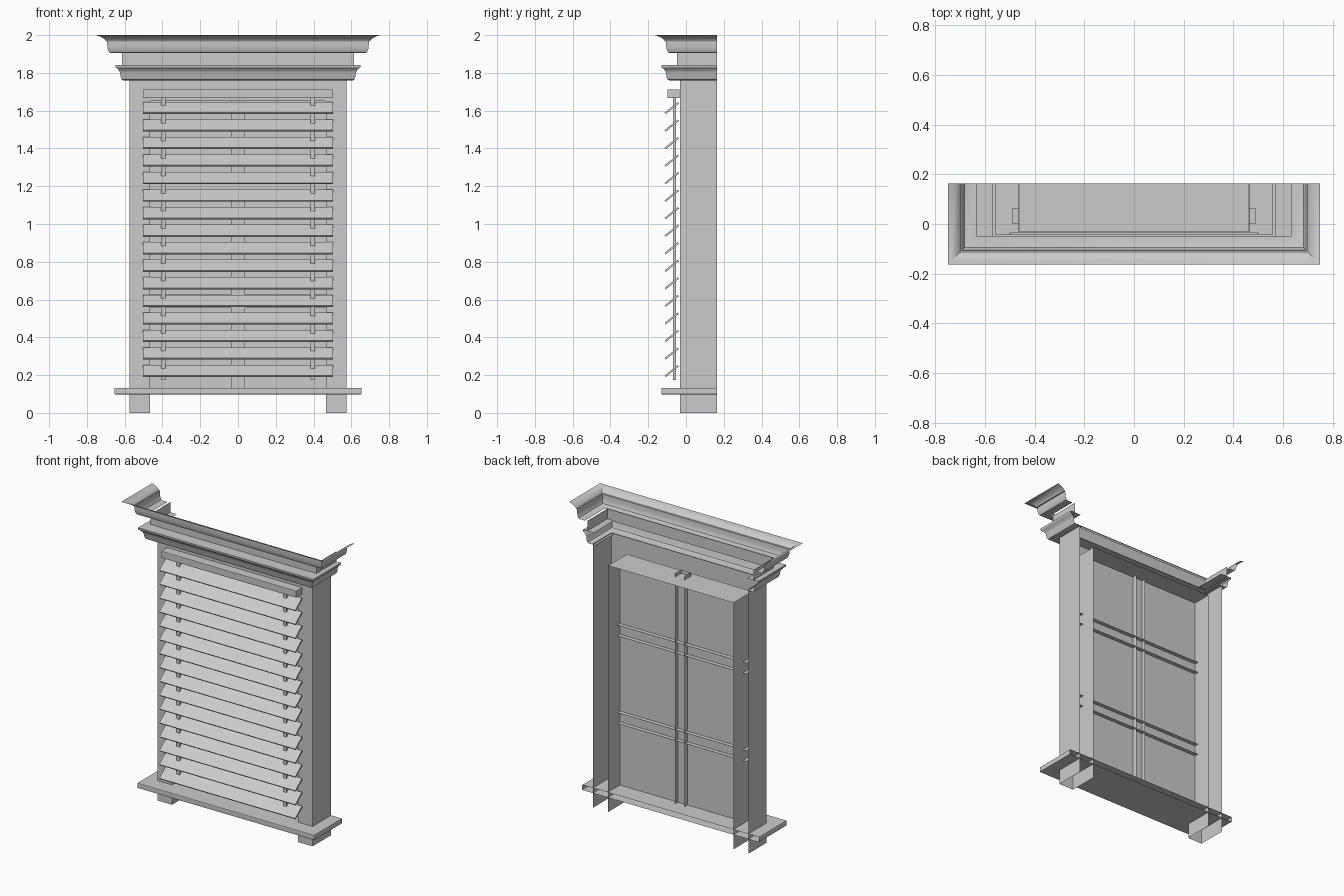
import bpy, bmesh, math
from mathutils import Matrix, Vector

if "Cube" in bpy.data.objects:
    bpy.data.objects.remove(bpy.data.objects["Cube"])

BACK = 0.163      # rear plane of the window
FACE = -0.033     # front plane of the casing


def finish(name, bm, bevel=0, smooth=False):
    me = bpy.data.meshes.new(name)
    bm.to_mesh(me)
    bm.free()
    ob = bpy.data.objects.new(name, me)
    bpy.context.collection.objects.link(ob)
    if bevel:
        m = ob.modifiers.new("edge", 'BEVEL')
        m.width, m.segments, m.limit_method = bevel, 2, 'ANGLE'
    if smooth:
        bpy.ops.object.select_all(action='DESELECT')
        ob.select_set(True)
        bpy.context.view_layer.objects.active = ob
        bpy.ops.object.shade_smooth_by_angle(angle=math.radians(35))
    return ob


def box(name, lo, hi, omit=(), bevel=0, tilt=0):
    """Box between two corners; omit lists the face directions left open."""
    lo, hi = Vector(lo), Vector(hi)
    bm = bmesh.new()
    bmesh.ops.create_cube(bm, size=1)
    bm.normal_update()
    drop = [f for f in bm.faces if any(f.normal.dot(Vector(o)) > 0.9 for o in omit)]
    bmesh.ops.delete(bm, geom=drop, context='FACES')
    s = hi - lo
    mat = (Matrix.Translation((lo + hi) / 2) @ Matrix.Rotation(tilt, 4, 'X')
           @ Matrix.Diagonal((s.x, s.y, s.z, 1)))
    bmesh.ops.transform(bm, matrix=mat, verts=bm.verts)
    return finish(name, bm, bevel)


def moulding(name, profile, extra):
    """Sweep a (depth, z) profile round both sides and the front, open at the back."""
    bm = bmesh.new()
    rows = []
    for d, z in profile:
        x = d + extra
        rows.append([bm.verts.new(p) for p in
                     ((-x, BACK, z), (-x, -d, z), (x, -d, z), (x, BACK, z))])
    for a, b in zip(rows, rows[1:]):
        for i in range(3):
            bm.faces.new((a[i], a[i + 1], b[i + 1], b[i]))
    return finish(name, bm, smooth=True)


# Casing: arch-shaped front, outer walls and inner reveal, open at the back
bm = bmesh.new()
loops = []
for x, y, top in ((0.575, BACK, 1.765), (0.575, FACE, 1.765),
                  (0.465, FACE, 1.65), (0.465, BACK, 1.65)):
    loops.append([bm.verts.new(p) for p in
                  ((-x, y, 0), (-x, y, top), (x, y, top), (x, y, 0))])
for k in range(3):
    for i in range(3):
        if (k, i) != (0, 1):
            a, b = loops[k], loops[k + 1]
            bm.faces.new((a[i], b[i], b[i + 1], a[i + 1]))
bmesh.ops.recalc_face_normals(bm, faces=bm.faces)
front = max(bm.faces, key=lambda f: abs(f.normal.y))
if front.normal.y > 0:
    bmesh.ops.reverse_faces(bm, faces=bm.faces)
finish("casing", bm, bevel=0.003)

# Sill
box("sill", (-0.655, -0.13, 0.098), (0.655, BACK, 0.133), omit=[(0, 1, 0)], bevel=0.005)

# Entablature
moulding("lower_moulding", [(0.04, 1.76), (0.088, 1.76), (0.097, 1.764), (0.102, 1.773),
                            (0.106, 1.8), (0.11, 1.81), (0.119, 1.822), (0.128, 1.828),
                            (0.13, 1.831), (0.13, 1.842), (0.05, 1.842)], 0.518)
moulding("frieze", [(0.048, 1.835), (0.048, 1.91)], 0.567)
moulding("crown", [(0.048, 1.905), (0.085, 1.905), (0.095, 1.909), (0.101, 1.92),
                   (0.105, 1.94), (0.106, 1.965), (0.112, 1.967), (0.117, 1.976),
                   (0.13, 1.986), (0.147, 1.994), (0.163, 2.0)], 0.587)

# Glass pane
bm = bmesh.new()
bm.faces.new([bm.verts.new(p) for p in ((-0.465, 0.035, 0.115), (0.465, 0.035, 0.115),
                                        (0.465, 0.035, 1.65), (-0.465, 0.035, 1.65))])
finish("pane", bm)

# Glazing bars: channels open at the back and ends
box("mullion", (-0.036, 0, 0.11), (0.036, 0.065, 1.675),
    omit=[(0, 1, 0), (0, 0, 1), (0, 0, -1)])
for i, z in enumerate((0.592, 1.178)):
    box(f"transom_{i}", (-0.49, 0.001, z - 0.036), (0.49, 0.064, z + 0.036),
        omit=[(0, 1, 0), (1, 0, 0), (-1, 0, 0)])

# Blind: headrail, slats and ladder tapes
box("headrail", (-0.5, -0.098, 1.667), (0.5, FACE - 0.001, 1.713), bevel=0.003)
for i in range(16):
    z = 0.222 + i * 0.0928
    box(f"slat_{i:02d}", (-0.503, -0.12, z - 0.005), (0.503, -0.03, z + 0.005),
        tilt=math.radians(39))
for side, x in (("left", -0.395), ("right", 0.395)):
    box(f"tape_{side}", (x - 0.012, -0.068, 0.175), (x + 0.012, -0.053, 1.67))
